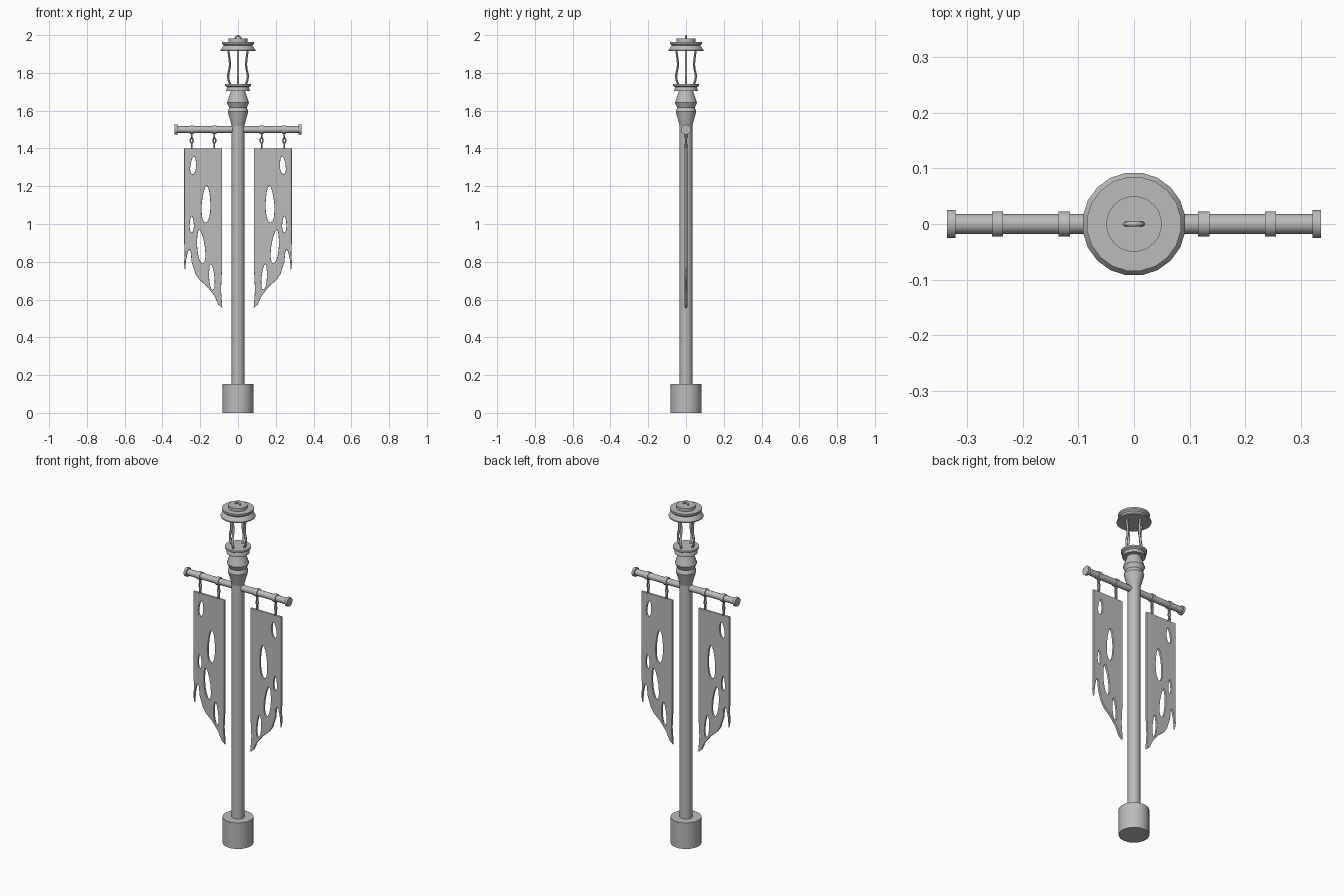
import bpy, math
from mathutils import Matrix

if "Cube" in bpy.data.objects:
    bpy.data.objects.remove(bpy.data.objects["Cube"])

grey = bpy.data.materials.new("weathered grey")
grey.diffuse_color = (0.5, 0.5, 0.5, 1)
grey.use_nodes = True
grey.node_tree.nodes["Principled BSDF"].inputs["Base Color"].default_value = grey.diffuse_color


def finish(ob, angle=35):
    ob.data.materials.clear()
    ob.data.materials.append(grey)
    bpy.ops.object.select_all(action='DESELECT')
    ob.select_set(True)
    bpy.context.view_layer.objects.active = ob
    bpy.ops.object.shade_smooth_by_angle(angle=math.radians(angle))
    return ob


def lathe(name, profile, sides=20, matrix=Matrix()):
    """Spin (radius, height) pairs around z, closing both ends."""
    verts, faces = [], []
    for r, z in profile:
        for i in range(sides):
            a = 2 * math.pi * (i + 0.5) / sides
            verts.append((r * math.cos(a), r * math.sin(a), z))
    for k in range(len(profile) - 1):
        for i in range(sides):
            j = (i + 1) % sides
            faces.append((k * sides + i, k * sides + j,
                          (k + 1) * sides + j, (k + 1) * sides + i))
    faces.append(tuple(reversed(range(sides))))
    faces.append(tuple(range(len(verts) - sides, len(verts))))
    me = bpy.data.meshes.new(name)
    me.from_pydata(verts, [], faces)
    me.transform(matrix)
    ob = bpy.data.objects.new(name, me)
    bpy.context.collection.objects.link(ob)
    return finish(ob)


def curve_mesh(name, curve):
    ob = bpy.data.objects.new(name, curve)
    bpy.context.collection.objects.link(ob)
    bpy.ops.object.select_all(action='DESELECT')
    ob.select_set(True)
    bpy.context.view_layer.objects.active = ob
    bpy.ops.object.convert(target='MESH')
    return bpy.context.view_layer.objects.active


def ring(name, loc, width, height, tube, turn=0):
    """Oval link standing upright in the xz plane, turned about z."""
    bpy.ops.mesh.primitive_torus_add(major_radius=1, minor_radius=0.2,
                                     major_segments=16, minor_segments=8)
    ob = bpy.context.object
    ob.name = name
    for v in ob.data.vertices:
        x, y, z = v.co
        d = math.hypot(x, y)
        ux, uy, off = x / d, y / d, (d - 1) / 0.2 * tube
        v.co = (ux * (width - tube + off), -z / 0.2 * tube,
                uy * (height - tube + off))
    ob.data.transform(Matrix.Translation(loc) @ Matrix.Rotation(turn, 4, 'Z'))
    return finish(ob, 60)


# Base, pole and turned neck
lathe("base", [(0.082, 0), (0.082, 0.153)], 24)
lathe("pole", [(0.034, 0.15), (0.034, 1.53)])
lathe("neck", [(0.034, 1.52), (0.055, 1.595), (0.047, 1.617),
               (0.059, 1.642), (0.038, 1.705)])

# Lantern: lower collar, four bowed rods, roof and hanging ring
lathe("lantern_collar", [(0.063, 1.703), (0.063, 1.71), (0.058, 1.724),
                         (0.07, 1.731), (0.07, 1.741)])
for i in range(4):
    a = i * math.pi / 2
    cu = bpy.data.curves.new("lantern_rod", 'CURVE')
    cu.dimensions = '3D'
    cu.bevel_depth, cu.bevel_resolution, cu.resolution_u = 0.0065, 1, 5
    sp = cu.splines.new('BEZIER')
    path = [(0.04, 1.735), (0.052, 1.775), (0.043, 1.84), (0.052, 1.925)]
    sp.bezier_points.add(len(path) - 1)
    for p, (r, z) in zip(sp.bezier_points, path):
        p.co = (r * math.cos(a), r * math.sin(a), z)
        p.handle_left_type = p.handle_right_type = 'AUTO'
    finish(curve_mesh("lantern_rod", cu), 60)
lathe("lantern_roof", [(0.093, 1.916), (0.093, 1.922), (0.076, 1.945),
                       (0.085, 1.954), (0.085, 1.964)])
lathe("roof_disc", [(0.05, 1.96), (0.05, 1.982)])
ring("hanging_ring", (0, 0, 1.98), 0.02, 0.02, 0.0045)

# Crossbar with end knobs and collars
SIDEWAYS = Matrix.Translation((0, 0, 1.5)) @ Matrix.Rotation(math.pi / 2, 4, 'Y')
lathe("crossbar", [(0.018, -0.325), (0.018, 0.325)], 16, SIDEWAYS)
for s in (-1, 1):
    lathe("bar_end", [(0.026, s * 0.328 - 0.0075), (0.026, s * 0.328 + 0.0075)],
          16, SIDEWAYS)
    for x in (0.125, 0.245):
        lathe("bar_collar", [(0.023, s * x - 0.01), (0.023, s * x + 0.01)],
              16, SIDEWAYS)
        # Short chain below each collar
        for k, z in enumerate((1.468, 1.442, 1.413)):
            ring("chain_link", (s * x, 0, z), 0.011, 0.018, 0.004,
                 0 if k % 2 else math.pi / 2)

# Torn banners: outline and holes (x, z, half width, half height, tilt)
OUTLINE = [(0.085, 1.4), (0.285, 1.4), (0.285, 0.9), (0.282, 0.84),
           (0.286, 0.79), (0.28, 0.75), (0.275, 0.81), (0.265, 0.855),
           (0.256, 0.865), (0.25, 0.85), (0.246, 0.80), (0.225, 0.735),
           (0.205, 0.705), (0.165, 0.67), (0.125, 0.62), (0.105, 0.575),
           (0.083, 0.555), (0.09, 0.65), (0.085, 0.75)]
HOLES = [(0.237, 1.31, 0.015, 0.047, 0.08), (0.169, 1.105, 0.023, 0.098, 0.03),
         (0.245, 0.998, 0.011, 0.043, 0), (0.196, 0.88, 0.02, 0.09, -0.1),
         (0.139, 0.72, 0.014, 0.068, -0.07)]


def oval(x, z, w, h, tilt):
    pts = []
    for i in range(16):
        a = 2 * math.pi * i / 16
        u, v = w * math.cos(a) * (1 - 0.2 * math.sin(a)), h * math.sin(a)
        pts.append((x + u - tilt * v, z + v))
    return pts


for s in (-1, 1):
    cu = bpy.data.curves.new("banner", 'CURVE')
    cu.dimensions, cu.fill_mode = '2D', 'BOTH'
    cu.extrude, cu.bevel_depth, cu.bevel_resolution = 0.004, 0.003, 1
    cu.offset = -0.003
    for pts in [OUTLINE] + [oval(*h) for h in HOLES]:
        pts = [(s * x, z) for x, z in pts]
        sp = cu.splines.new('POLY')
        sp.points.add(len(pts) - 1)
        for p, (x, z) in zip(sp.points, pts):
            p.co = (x, z, 0, 1)
        sp.use_cyclic_u = True
    banner = curve_mesh("banner", cu)
    banner.data.transform(Matrix.Rotation(math.pi / 2, 4, 'X'))
    finish(banner, 40)
